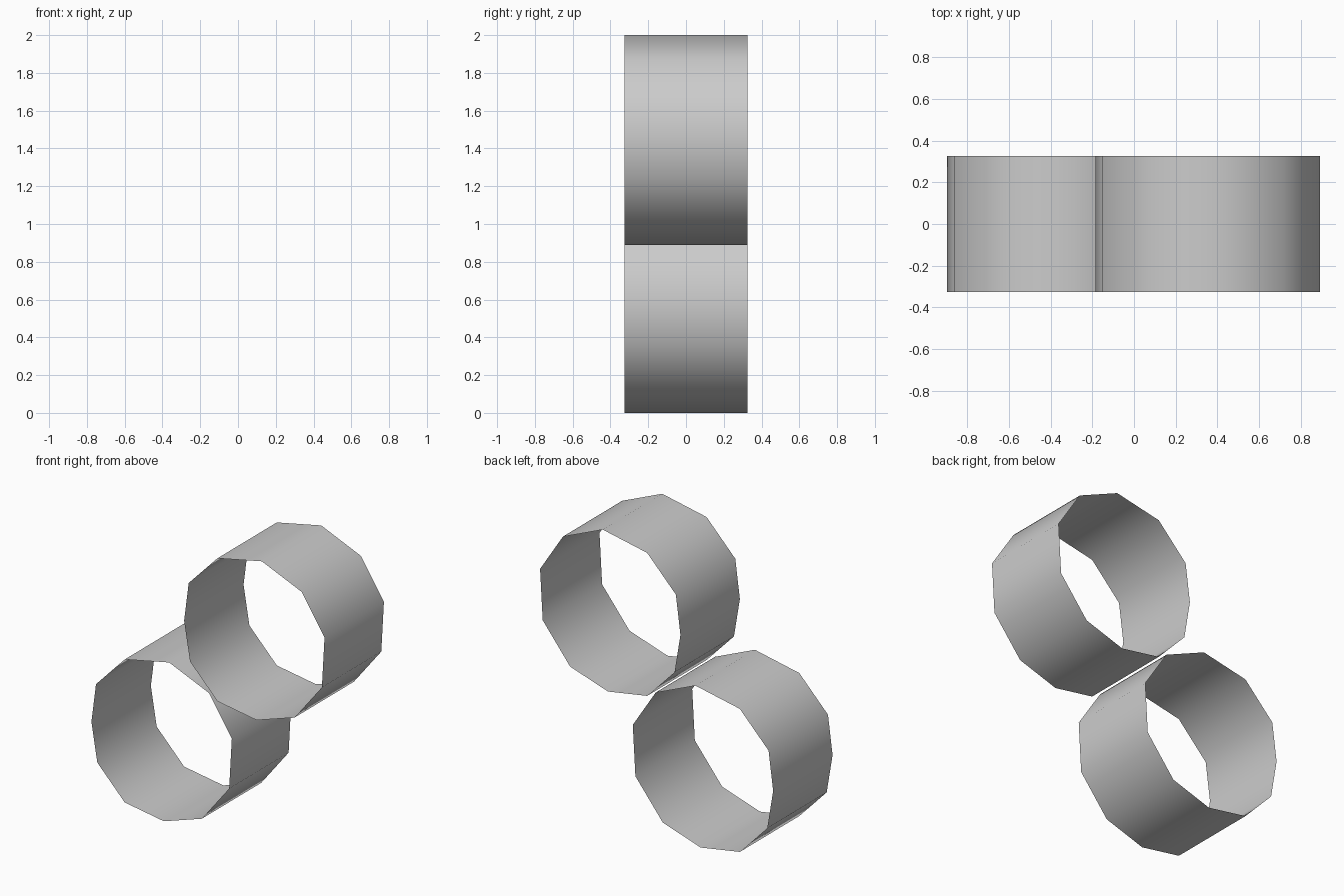
import bpy
import bmesh

cube = bpy.data.objects.get("Cube")
if cube:
    bpy.data.objects.remove(cube, do_unlink=True)

grey = bpy.data.materials.new("light grey")
grey.use_nodes = True
COLOUR = (0.6, 0.6, 0.6, 1)
grey.diffuse_color = COLOUR
grey.node_tree.nodes["Principled BSDF"].inputs["Base Color"].default_value = COLOUR

HALF_DEPTH = 0.325

# Uneven eleven-sided ring outline (x, z), counter-clockwise from the top
RING = [(0.41, 2.0), (0.07, 1.93), (-0.15, 1.70), (-0.185, 1.43),
        (-0.14, 1.16), (0.07, 0.94), (0.37, 0.89), (0.66, 0.985),
        (0.87, 1.25), (0.89, 1.60), (0.715, 1.87)]


def open_tube(name, dx, dz):
    """Thin open-ended tube running front to back along the ring outline."""
    bm = bmesh.new()
    front = [bm.verts.new((x + dx, -HALF_DEPTH, z + dz)) for x, z in RING]
    back = [bm.verts.new((x + dx, HALF_DEPTH, z + dz)) for x, z in RING]
    for i in range(len(RING)):
        j = (i + 1) % len(RING)
        face = bm.faces.new((front[i], back[i], back[j], front[j]))
        face.smooth = True
    # Outward normals
    bm.normal_update()
    bm.faces.ensure_lookup_table()
    if bm.faces[0].normal.z < 0:
        bmesh.ops.reverse_faces(bm, faces=bm.faces[:])
    mesh = bpy.data.meshes.new(name)
    bm.to_mesh(mesh)
    bm.free()
    mesh.materials.append(grey)
    obj = bpy.data.objects.new(name, mesh)
    bpy.context.collection.objects.link(obj)
    return obj


# Two matching tubes, touching along the diagonal
open_tube("upper_tube", 0, 0)
open_tube("lower_tube", -0.71, -0.89)
